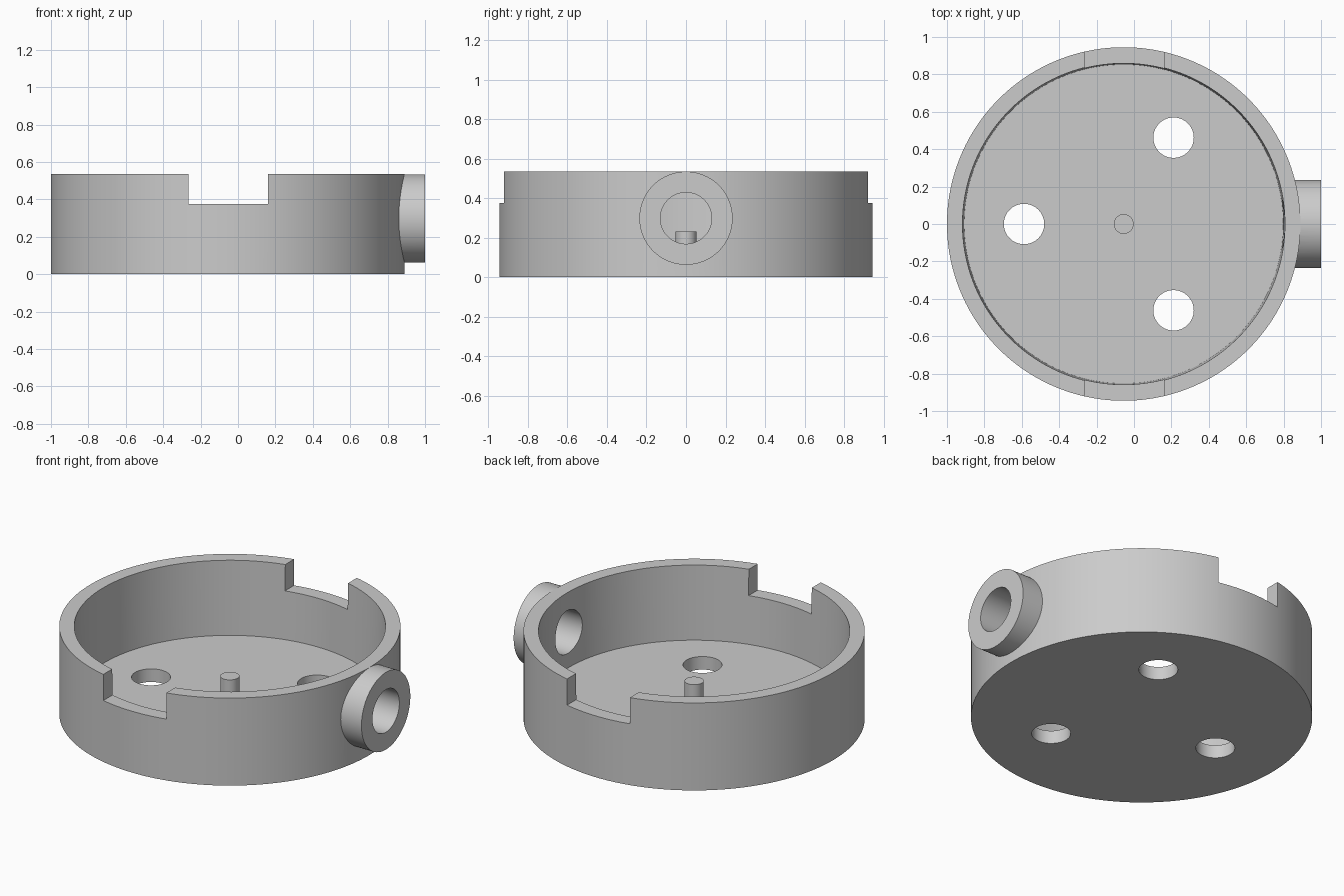
import bpy
import math

old = bpy.data.objects.get("Cube")
if old:
    bpy.data.objects.remove(old, do_unlink=True)

CX = -0.055          # axis of the round housing
RIM, FLOOR = 0.535, 0.08
PORT_Z = 0.298

grey = bpy.data.materials.new("plain_grey")
grey.use_nodes = True
colour = (0.6, 0.6, 0.6, 1)
grey.diffuse_color = colour
grey.node_tree.nodes["Principled BSDF"].inputs["Base Color"].default_value = colour


def cone(name, x, y, z0, z1, r0, r1, sides=64):
    """Upright cylinder or slightly tapered cone between two heights."""
    bpy.ops.mesh.primitive_cone_add(vertices=sides, radius1=r0, radius2=r1, depth=z1 - z0,
                                    location=(x, y, (z0 + z1) / 2))
    ob = bpy.context.object
    ob.name = name
    ob.data.materials.append(grey)
    return ob


def pipe(name, x0, x1, r):
    """Cylinder lying along x at the height of the side port."""
    bpy.ops.mesh.primitive_cylinder_add(vertices=96, radius=r, depth=x1 - x0,
                                        location=((x0 + x1) / 2, 0, PORT_Z),
                                        rotation=(0, math.pi / 2, 0))
    ob = bpy.context.object
    ob.name = name
    ob.data.materials.append(grey)
    return ob


def combine(target, tool, operation):
    mod = target.modifiers.new(tool.name, "BOOLEAN")
    mod.object, mod.operation, mod.solver = tool, operation, "EXACT"
    bpy.ops.object.select_all(action="DESELECT")
    bpy.context.view_layer.objects.active = target
    target.select_set(True)
    bpy.ops.object.modifier_apply(modifier=mod.name)
    bpy.data.objects.remove(tool, do_unlink=True)


# Round housing with the side port collar
housing = cone("housing", CX, 0, 0, RIM, 0.945, 0.945, 192)
combine(housing, pipe("port_collar", 0.6, 1.0, 0.236), "UNION")

# Hollow inside, with a slight draft
slope = 0.009 / (RIM - FLOOR)
top = RIM + 0.1
combine(housing, cone("cavity", CX, 0, FLOOR, top, 0.853, 0.853 + slope * (top - FLOOR), 192),
        "DIFFERENCE")

# Bore through the collar and wall
combine(housing, pipe("port_bore", 0.5, 1.1, 0.13), "DIFFERENCE")

# Opposed notches in the front and back of the rim
bpy.ops.mesh.primitive_cube_add(size=1, location=(-0.053, 0, 0.375 + 0.2))
notch = bpy.context.object
notch.name = "rim_notches"
notch.scale = (0.425, 2.2, 0.4)
notch.data.materials.append(grey)
combine(housing, notch, "DIFFERENCE")

# Three holes through the floor
for i in range(3):
    a = math.radians(60 + 120 * i)
    hole = cone("floor_hole", CX + 0.533 * math.cos(a), 0.533 * math.sin(a), -0.1, 0.2, 0.108, 0.108)
    combine(housing, hole, "DIFFERENCE")

# Centre pin standing on the floor
pin = cone("centre_pin", CX, 0, FLOOR - 0.02, 0.23, 0.053, 0.053, 48)
combine(housing, pin, "UNION")

bpy.ops.object.select_all(action="DESELECT")
housing.select_set(True)
bpy.context.view_layer.objects.active = housing
bpy.ops.object.shade_smooth_by_angle(angle=math.radians(30))
